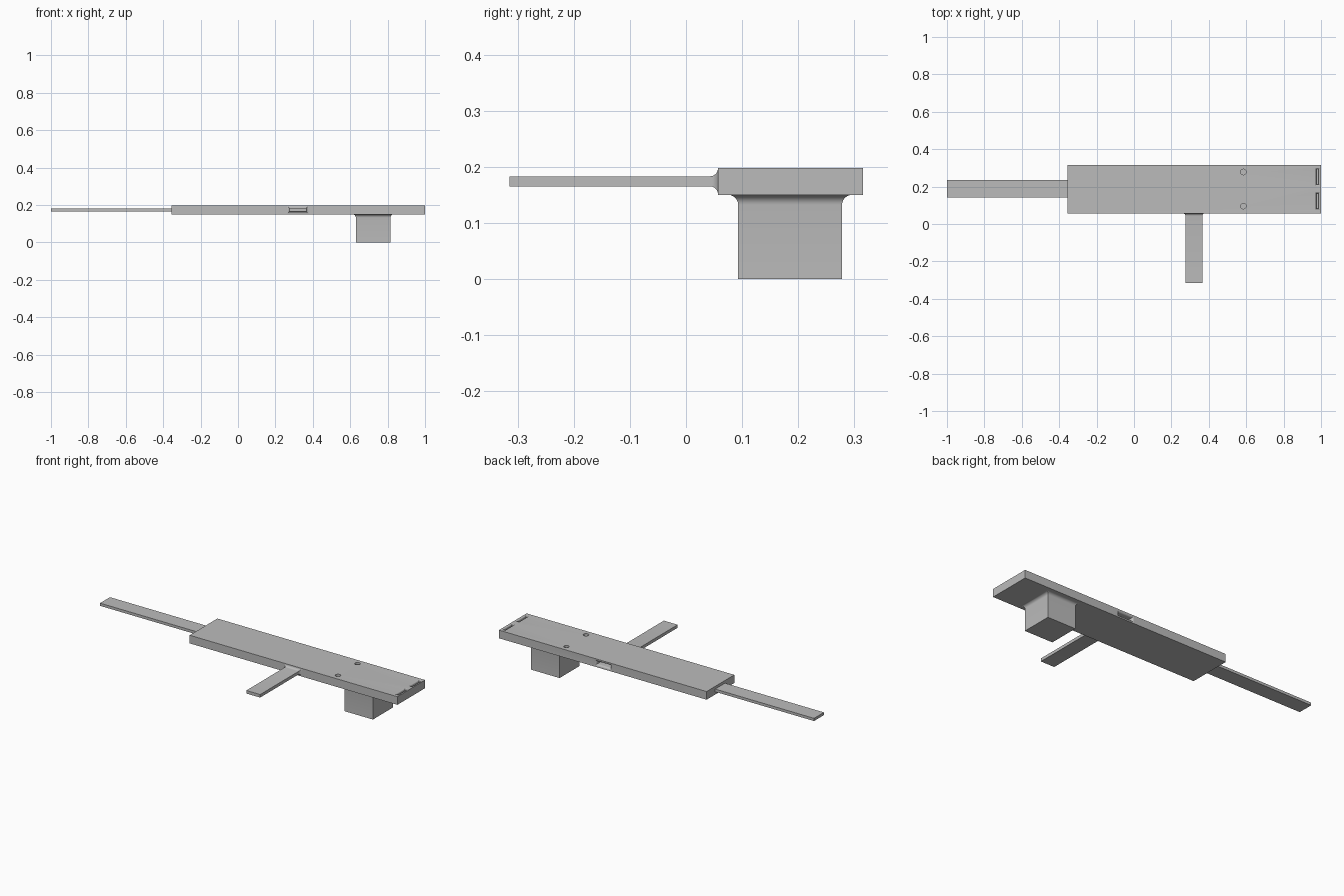
import bpy, bmesh
from math import sin, cos, pi
from mathutils import Vector

cube = bpy.data.objects.get("Cube")
if cube:
    bpy.data.objects.remove(cube, do_unlink=True)

grey = bpy.data.materials.new("plain grey")
grey.use_nodes = True
tone = (0.5, 0.5, 0.5, 1)
grey.diffuse_color = tone
grey.node_tree.nodes["Principled BSDF"].inputs["Base Color"].default_value = tone


def finish(name, bm):
    bmesh.ops.recalc_face_normals(bm, faces=bm.faces)
    mesh = bpy.data.meshes.new(name)
    bm.to_mesh(mesh)
    bm.free()
    mesh.materials.append(grey)
    obj = bpy.data.objects.new(name, mesh)
    bpy.context.collection.objects.link(obj)
    return obj


def box(name, low, high):
    bm = bmesh.new()
    bmesh.ops.create_cube(bm, size=1)
    low, high = Vector(low), Vector(high)
    for v in bm.verts:
        v.co = (low + high) / 2 + v.co * (high - low)
    return finish(name, bm)


def flared_bar(name, base, axis, length, half, radius, lead=0, steps=6):
    """Rectangular bar along -axis whose base flares out in a quarter arc."""
    rings = [(-lead, radius)] if lead else []
    for i in range(steps + 1):
        t = pi / 2 * i / steps
        rings.append((radius * (1 - cos(t)), radius * (1 - sin(t))))
    rings.append((length, 0))
    u, w = [a for a in range(3) if a != axis]
    bm = bmesh.new()
    previous = None
    for depth, grow in rings:
        ring = []
        for su, sw in ((-1, -1), (1, -1), (1, 1), (-1, 1)):
            p = Vector(base)
            p[u] += su * (half[0] + grow)
            p[w] += sw * (half[1] + grow)
            p[axis] -= depth
            ring.append(bm.verts.new(p))
        if previous:
            for k in range(4):
                j = (k + 1) % 4
                bm.faces.new((previous[k], previous[j], ring[j], ring[k]))
        else:
            bm.faces.new(ring)
        previous = ring
    bm.faces.new(previous)
    return finish(name, bm)


def smooth(obj):
    bpy.ops.object.select_all(action='DESELECT')
    obj.select_set(True)
    bpy.context.view_layer.objects.active = obj
    bpy.ops.object.shade_smooth_by_angle()


def cut(target, cutter):
    mod = target.modifiers.new("cut", 'BOOLEAN')
    mod.operation = 'DIFFERENCE'
    mod.solver = 'EXACT'
    mod.object = cutter
    bpy.context.view_layer.objects.active = target
    bpy.ops.object.modifier_apply(modifier=mod.name)
    bpy.data.objects.remove(cutter, do_unlink=True)


LOW, TOP, FRONT, BACK = 0.15, 0.198, 0.057, 0.315
MID = (LOW + TOP) / 2

# Main plate and the long tongue at its end
body = box("main_plate", (-0.355, FRONT, LOW), (1, BACK, TOP))
box("end_tongue", (-1, 0.143, MID - 0.008), (-0.355, 0.235, MID + 0.008))

# Front arm and lower block, both filleted into the plate
arm = flared_bar("front_arm", (0.32, FRONT, MID), 1, FRONT + BACK, (0.045, 0.009), 0.014)
block = flared_bar("lower_block", (0.7225, 0.1855, LOW), 2, LOW, (0.0925, 0.0925), 0.018)

# Socket in the back edge, with a rounded rim
cut(body, flared_bar("socket_cutter", (0.32, BACK, MID), 1, 0.04, (0.045, 0.009), 0.012, 0.01))

# Paired end slots and round pin holes in the top
for y in (0.123, 0.252):
    cut(body, flared_bar("slot_cutter", (0.981, y, TOP), 2, 0.03, (0.006, 0.041), 0.007, 0.01))
for y in (0.096, 0.278):
    bm = bmesh.new()
    bmesh.ops.create_cone(bm, cap_ends=True, segments=32, radius1=0.015, radius2=0.015, depth=0.06)
    bmesh.ops.translate(bm, verts=bm.verts, vec=(0.585, y, TOP))
    cut(body, finish("hole_cutter", bm))

for part in (body, arm, block):
    smooth(part)
